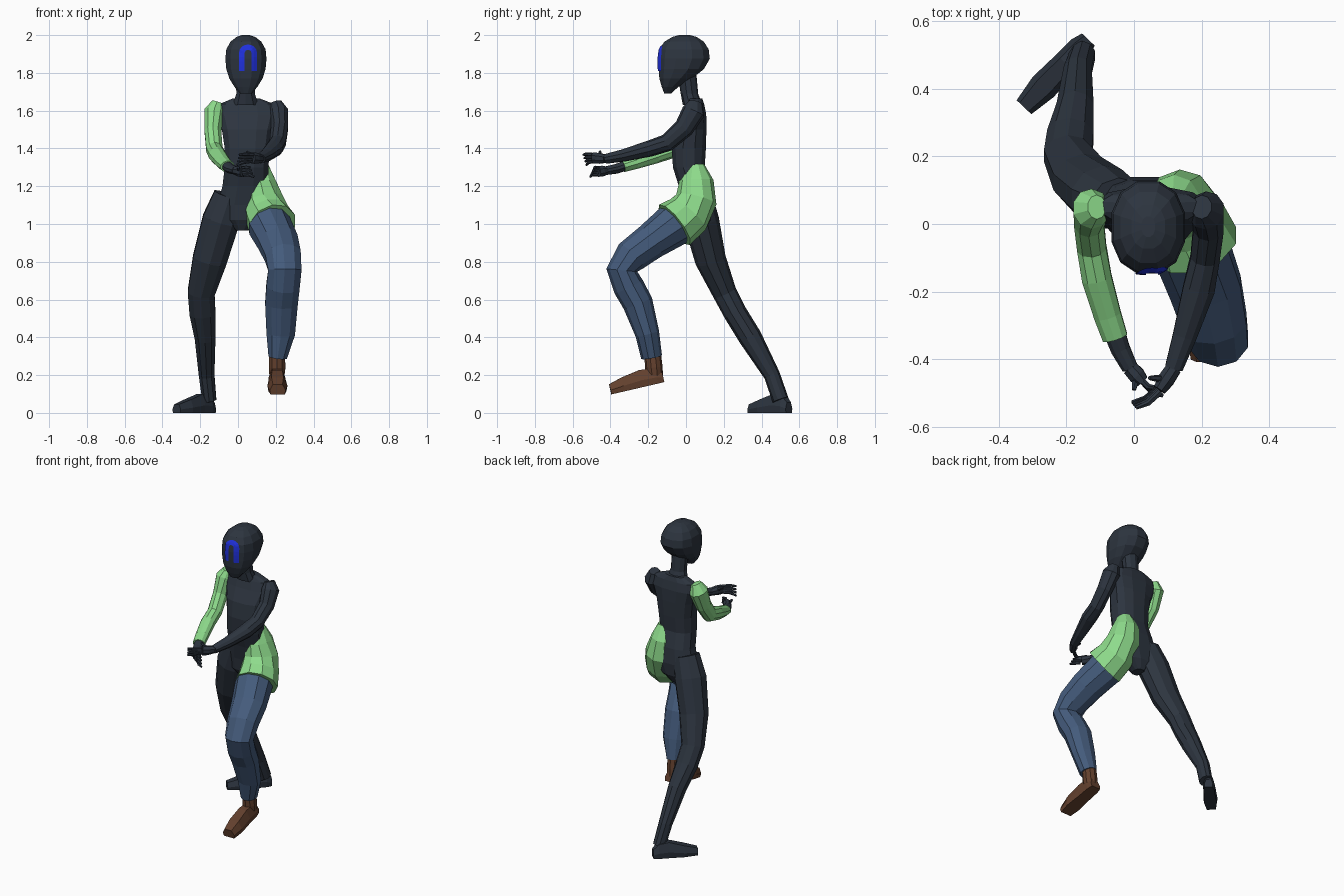
import bpy, bmesh, math
from mathutils import Vector
from mathutils.bvhtree import BVHTree


def material(name, rgb):
    m = bpy.data.materials.new(name)
    m.diffuse_color = (*rgb, 1)
    return m


DARK = material("dark_slate", (0.026, 0.035, 0.05))
GREEN = material("light_green", (0.27, 0.71, 0.26))
DENIM = material("denim_blue", (0.058, 0.105, 0.20))
BROWN = material("boot_brown", (0.125, 0.052, 0.027))
BLUE = material("bright_blue", (0.014, 0.03, 0.72))


def finish(name, bm, mat):
    bmesh.ops.recalc_face_normals(bm, faces=bm.faces)
    me = bpy.data.meshes.new(name)
    bm.to_mesh(me)
    bm.free()
    me.materials.append(mat)
    ob = bpy.data.objects.new(name, me)
    bpy.context.collection.objects.link(ob)
    return ob


def skin(name, rings, mat):
    """Bridge a list of equal point rings and cap both ends."""
    bm = bmesh.new()
    vs = [[bm.verts.new(p) for p in r] for r in rings]
    n = len(vs[0])
    for a, b in zip(vs, vs[1:]):
        for i in range(n):
            j = (i + 1) % n
            bm.faces.new((a[i], a[j], b[j], b[i]))
    bm.faces.new(vs[0])
    bm.faces.new(vs[-1])
    return finish(name, bm, mat)


def tube(name, stations, mat, sides=10, level=False, power=2.0):
    """Loft through stations (x, y, z, side radius, depth radius)."""
    pts = [Vector(s[:3]) for s in stations]
    rings = []
    for k, s in enumerate(stations):
        a = pts[max(k - 1, 0)]
        b = pts[min(k + 1, len(pts) - 1)]
        t = Vector((0, 0, 1)) if level else (b - a).normalized()
        u = (Vector((1, 0, 0)) - t * t.x).normalized()
        v = t.cross(u)
        ring = []
        for i in range(sides):
            w = 2 * math.pi * (i + 0.5) / sides
            c, d = math.cos(w), math.sin(w)
            c = math.copysign(abs(c) ** (2 / power), c)
            d = math.copysign(abs(d) ** (2 / power), d)
            ring.append(pts[k] + u * c * s[3] * 1.03 + v * d * s[4] * 1.03)
        rings.append(ring)
    return skin(name, rings, mat)


def foot(name, heel, toe, mat, profile):
    """Shoe along heel-toe; profile rows are (t, half width, height)."""
    h, e = Vector(heel), Vector(toe)
    side = (e - h).cross(Vector((0, 0, 1))).normalized()
    up = side.cross(e - h).normalized()
    rings = []
    for t, w, z in profile:
        p = h.lerp(e, t)
        rings.append([p + side * w * a + up * z * b for a, b in
                      ((-.9, 0), (.9, 0), (1, .4), (.6, 1), (-.6, 1), (-1, .4))])
    return skin(name, rings, mat)


def hand(name, wrist, palm, tip, spread, thumb):
    w, p, e = Vector(wrist), Vector(palm), Vector(tip)
    s = Vector(spread)
    tube(name + "_palm", [(*w, .024, .022), (*w.lerp(p, .55), .026, .03),
                          (*p, .02, .03)], DARK, 8)
    for i in range(4):
        o = s * (i - 1.5)
        a, b = p + o * 0.8, e + o * 1.3
        m = a.lerp(b, .5) + Vector((0, -.01, .003))
        tube(f"{name}_finger_{i + 1}", [(*a, .010, .010), (*m, .009, .009),
                                        (*b, .006, .006)], DARK, 6)
    a = w.lerp(p, .5)
    b = Vector(thumb)
    tube(name + "_thumb", [(*a, .012, .012), (*a.lerp(b, .6), .010, .010),
                           (*b, .006, .006)], DARK, 6)


# Head with flat face and tapering jaw
head = tube("head", [(.042, cy, z, rx, ry) for z, cy, rx, ry in (
    (1.69, -.097, .03, .018), (1.725, -.085, .06, .043), (1.77, -.055, .088, .086),
    (1.82, -.025, .104, .12), (1.875, -.01, .109, .136), (1.925, -.01, .104, .13),
    (1.965, -.01, .082, .105), (1.99, -.008, .05, .065), (2.0, -.008, .02, .03))],
    DARK, 12, True, 2.25)

# Arch-shaped face mark, laid on the head surface
bm = bmesh.new()
bm.from_mesh(head.data)
tree = BVHTree.FromBMesh(bm)
bm.free()
path = [(-1, 0, z) for z in (1.81, 1.835, 1.86, 1.885)]
path += [(-math.cos(math.pi * i / 8), math.sin(math.pi * i / 8), 1.905) for i in range(9)]
path += [(1, 0, z) for z in (1.885, 1.86, 1.835, 1.81)]
bm = bmesh.new()
rows = []
for c, s, z in path:
    row = []
    for r in (.018, .033, .048):
        x, zz = .053 + c * r, z + s * r * .95
        hit = tree.ray_cast(Vector((x, -1, zz)), Vector((0, 1, 0)))[0]
        row.append(bm.verts.new((x, hit.y - .005, zz)))
    rows.append(row)
for a, b in zip(rows, rows[1:]):
    for i in range(2):
        bm.faces.new((a[i], a[i + 1], b[i + 1], b[i]))
finish("face_mark", bm, BLUE)

# Neck and torso
tube("neck", [(.04, .035, 1.63, .07, .05), (.04, .018, 1.69, .05, .045),
              (.04, .005, 1.80, .052, .048)], DARK, 10, True)
tube("torso", [(.02, .06, .965, .03, .04), (.02, .06, 1.02, .10, .07),
               (.03, .06, 1.10, .14, .078), (.04, .045, 1.2, .122, .083),
               (.045, .015, 1.3, .115, .084), (.05, .015, 1.4, .12, .09),
               (.05, .025, 1.5, .135, .083), (.05, .045, 1.58, .16, .062),
               (.047, .05, 1.635, .145, .046), (.043, .05, 1.665, .07, .036)],
     DARK, 12, True, 2.5)

# Right arm: green sleeve, bare forearm end, hand
tube("right_sleeve", [(-.11, .05, 1.645, .028, .035), (-.125, .045, 1.595, .055, .06),
                      (-.133, .005, 1.49, .045, .05), (-.125, -.07, 1.395, .044, .046),
                      (-.11, -.16, 1.365, .045, .043), (-.078, -.27, 1.325, .041, .034),
                      (-.056, -.335, 1.305, .038, .030)], GREEN)
tube("right_forearm", [(-.065, -.30, 1.315, .033, .026), (-.04, -.37, 1.292, .029, .025),
                       (-.012, -.425, 1.282, .024, .022)], DARK)
hand("right_hand", (-.012, -.425, 1.282), (.025, -.465, 1.278), (.075, -.495, 1.275),
     (-.005, .006, .013), (.0, -.49, 1.30))

# Left arm and hand
tube("left_arm", [(.20, .05, 1.645, .03, .035), (.213, .04, 1.595, .053, .06),
                  (.22, -.01, 1.51, .046, .052), (.21, -.10, 1.43, .044, .046),
                  (.192, -.19, 1.40, .048, .042), (.15, -.33, 1.363, .036, .032),
                  (.118, -.425, 1.345, .027, .025)], DARK)
hand("left_hand", (.118, -.425, 1.345), (.075, -.49, 1.35), (.0, -.535, 1.34),
     (.003, -.004, .014), (.045, -.455, 1.385))

# Right leg stretched backward, with foot
tube("right_leg", [(-.045, .06, 1.15, .085, .075), (-.09, .08, 1.02, .10, .092),
                   (-.15, .13, .81, .092, .08), (-.195, .205, .635, .073, .062),
                   (-.188, .26, .53, .07, .06), (-.174, .34, .40, .056, .06),
                   (-.166, .455, .20, .042, .042), (-.152, .50, .07, .038, .042)], DARK)
foot("right_foot", (-.135, .545, 0), (-.325, .345, 0), DARK,
     [(0, .026, .055), (.12, .036, .09), (.35, .038, .10), (.7, .043, .07), (1, .03, .045)])

# Green hip garment over the raised left leg
tube("hip_shorts", [(.115, .05, 1.315, .045, .045), (.118, .055, 1.23, .08, .088),
                    (.135, .055, 1.13, .103, .106), (.155, .01, 1.05, .115, .12),
                    (.182, -.062, .995, .127, .13)], GREEN)

# Left trouser leg
tube("left_trouser", [(.145, .0, 1.05, .10, .10), (.168, -.07, .99, .113, .112),
                      (.212, -.19, .905, .108, .094), (.238, -.29, .83, .097, .088),
                      (.248, -.34, .755, .09, .08), (.238, -.305, .67, .09, .08),
                      (.23, -.255, .58, .088, .078), (.226, -.205, .42, .077, .062),
                      (.21, -.182, .295, .05, .054)], DENIM)

# Left boot, tilted with the toe down
tube("boot_shaft", [(.207, -.178, .32, .042, .043), (.207, -.17, .24, .045, .045),
                    (.206, -.165, .19, .04, .042)], BROWN)
foot("left_boot", (.205, -.115, .163), (.21, -.395, .098), BROWN,
     [(0, .036, .06), (.12, .044, .085), (.4, .046, .092), (.75, .053, .075), (1, .042, .055)])
